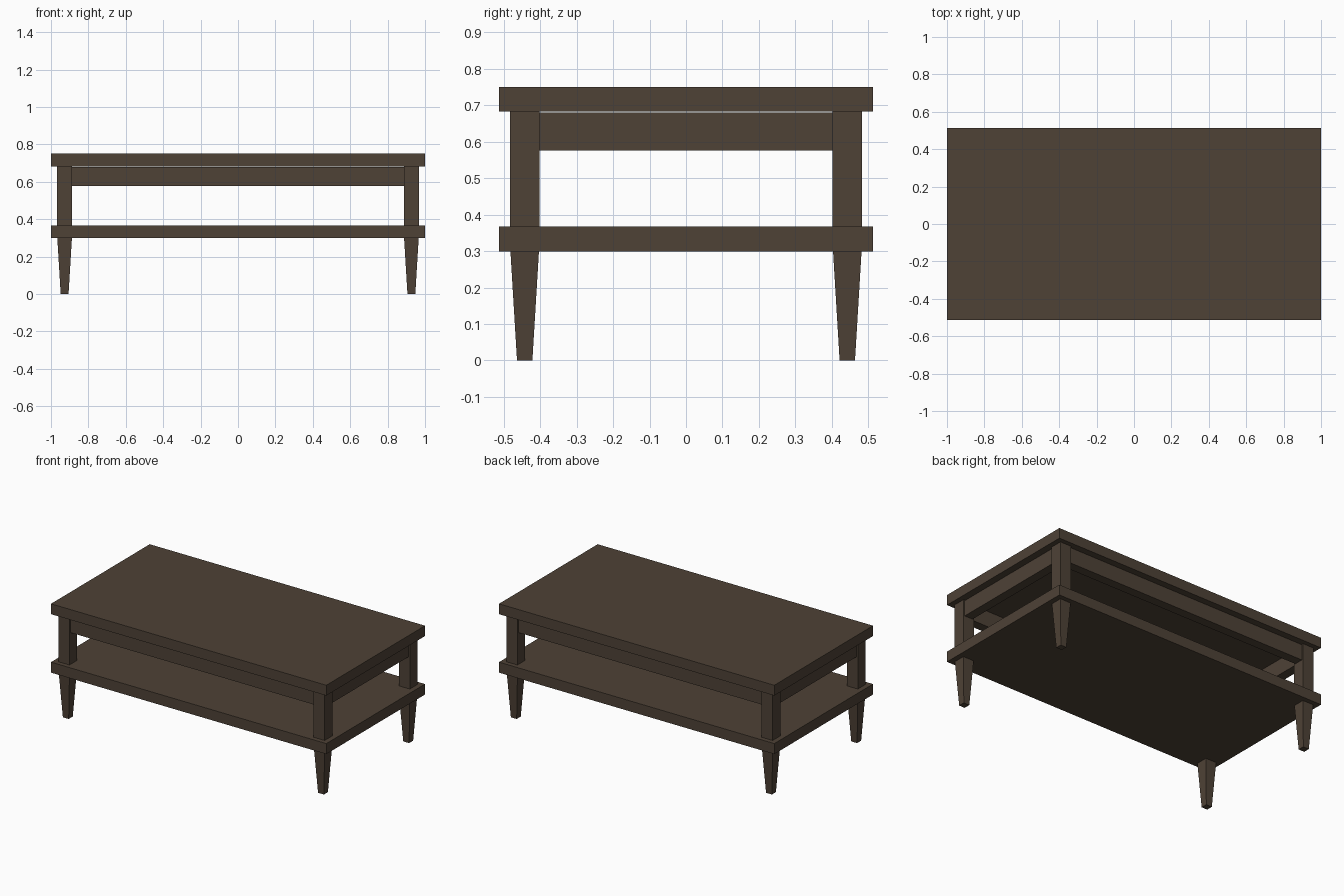
import bpy, bmesh

if "Cube" in bpy.data.objects:
    bpy.data.objects.remove(bpy.data.objects["Cube"])

wood = bpy.data.materials.new("dark brown wood")
wood.diffuse_color = (0.077, 0.054, 0.037, 1)
wood.use_nodes = True
wood.node_tree.nodes["Principled BSDF"].inputs["Base Color"].default_value = wood.diffuse_color


def block(name, cx, cy, hx, hy, z0, z1, foot=1.0):
    """Box from z0 to z1; foot scales the lower end for a taper."""
    bm = bmesh.new()
    bmesh.ops.create_cube(bm, size=2)
    for v in bm.verts:
        top = v.co.z > 0
        s = 1.0 if top else foot
        v.co = (cx + v.co.x * hx * s, cy + v.co.y * hy * s, z1 if top else z0)
    mesh = bpy.data.meshes.new(name)
    bm.to_mesh(mesh)
    bm.free()
    mesh.materials.append(wood)
    ob = bpy.data.objects.new(name, mesh)
    bpy.context.collection.objects.link(ob)
    return ob


LEG_X, LEG_Y, HALF = 0.927, 0.442, 0.040

# Table top and lower shelf
block("table_top", 0, 0, 1.0, 0.512, 0.682, 0.75)
block("lower_shelf", 0, 0, 1.0, 0.512, 0.298, 0.367)

# Square posts above the shelf, tapered legs below it
for sx, side in ((-1, "left"), (1, "right")):
    for sy, end in ((-1, "front"), (1, "back")):
        block(f"{end}_{side}_post", sx * LEG_X, sy * LEG_Y, HALF, HALF, 0.367, 0.682)
        block(f"{end}_{side}_leg", sx * LEG_X, sy * LEG_Y, 0.039, 0.039, 0, 0.298, 0.54)

# Apron rails between the posts, slightly recessed
T = 0.030
for s, end, side in ((-1, "front", "left"), (1, "back", "right")):
    block(f"{end}_apron", 0, s * (LEG_Y + HALF - 0.01 - T), LEG_X - HALF, T, 0.576, 0.679)
    block(f"{side}_apron", s * (LEG_X + HALF - 0.01 - T), 0, T, LEG_Y - HALF, 0.576, 0.679)
